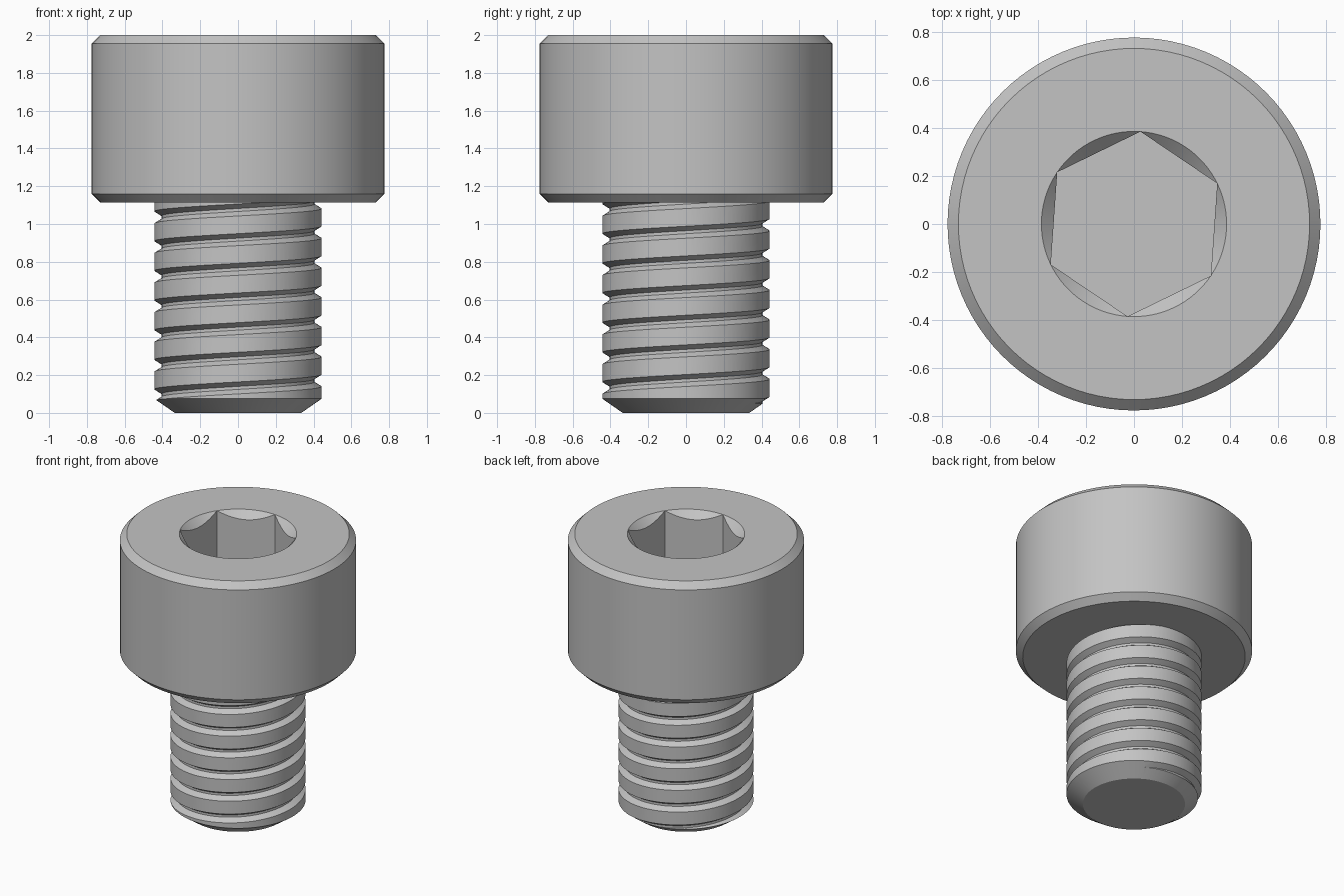
import bpy, bmesh
from math import pi, tau, cos, sin, radians

cube = bpy.data.objects.get("Cube")
if cube:
    bpy.data.objects.remove(cube, do_unlink=True)

SEGS = 96
PITCH = 0.157
HEX_TURN = radians(26)

steel = bpy.data.materials.new("grey steel")
steel.use_nodes = True
COLOUR = (0.55, 0.55, 0.55, 1)
steel.diffuse_color = COLOUR
steel.node_tree.nodes["Principled BSDF"].inputs["Base Color"].default_value = COLOUR


def skin(name, rings, closed):
    """Join equal rings of points with quads and cap both ends."""
    bm = bmesh.new()
    loops = [[bm.verts.new(p) for p in ring] for ring in rings]
    n = len(loops[0])
    for a, b in zip(loops, loops[1:]):
        for i in range(n):
            j = (i + 1) % n
            bm.faces.new((a[i], a[j], b[j], b[i]))
    bm.faces.new(loops[0])
    bm.faces.new(loops[-1])
    bmesh.ops.remove_doubles(bm, verts=bm.verts, dist=0.0005)
    bmesh.ops.recalc_face_normals(bm, faces=bm.faces)
    mesh = bpy.data.meshes.new(name)
    bm.to_mesh(mesh)
    bm.free()
    obj = bpy.data.objects.new(name, mesh)
    bpy.context.collection.objects.link(obj)
    mesh.materials.append(steel)
    return obj


def ring(radius, height):
    """Ring whose radius and height may depend on the angle."""
    points = []
    for i in range(SEGS):
        a = tau * i / SEGS
        r = radius(a) if callable(radius) else radius
        z = height(a) if callable(height) else height
        points.append((r * cos(a + HEX_TURN), r * sin(a + HEX_TURN), z))
    return points


def select_only(obj):
    bpy.ops.object.select_all(action='DESELECT')
    obj.select_set(True)
    bpy.context.view_layer.objects.active = obj


def smooth(obj):
    select_only(obj)
    bpy.ops.object.shade_smooth_by_angle(angle=radians(20))


# Head with bevelled rims and a countersunk hexagonal socket
SOCKET = 0.385


def hex_radius(a):
    return SOCKET * cos(pi / 6) / cos(a % (pi / 3) - pi / 6)


def hex_rim(a):
    return 2 - (SOCKET - hex_radius(a))


head = skin("head", [ring(r, z) for r, z in (
    (0.73, 1.115), (0.775, 1.16), (0.775, 1.955), (0.73, 2),
    (SOCKET, 2), (hex_radius, hex_rim), (hex_radius, 1.55))], True)
smooth(head)

# Shank with a bevelled tip
shank = skin("threaded_shank", [ring(r, z) for r, z in (
    (0.335, 0), (0.443, 0.075), (0.443, 1.2))], True)

# Helical groove cutter
section = ((0.405, -0.008), (0.485, -0.058), (0.485, 0.058), (0.405, 0.008))
coils = []
for i in range(-2 * SEGS, 6 * SEGS + 1):
    a = pi + tau * i / SEGS
    lift = 0.25 + PITCH * i / SEGS
    coils.append([(r * cos(a), r * sin(a), z + lift) for r, z in section])
cutter = skin("thread_cutter", coils, False)
cutter.hide_render = True

cut = shank.modifiers.new("thread", 'BOOLEAN')
cut.operation = 'DIFFERENCE'
cut.solver = 'EXACT'
cut.object = cutter
select_only(shank)
bpy.ops.object.modifier_apply(modifier=cut.name)
bpy.data.objects.remove(cutter, do_unlink=True)
smooth(shank)
